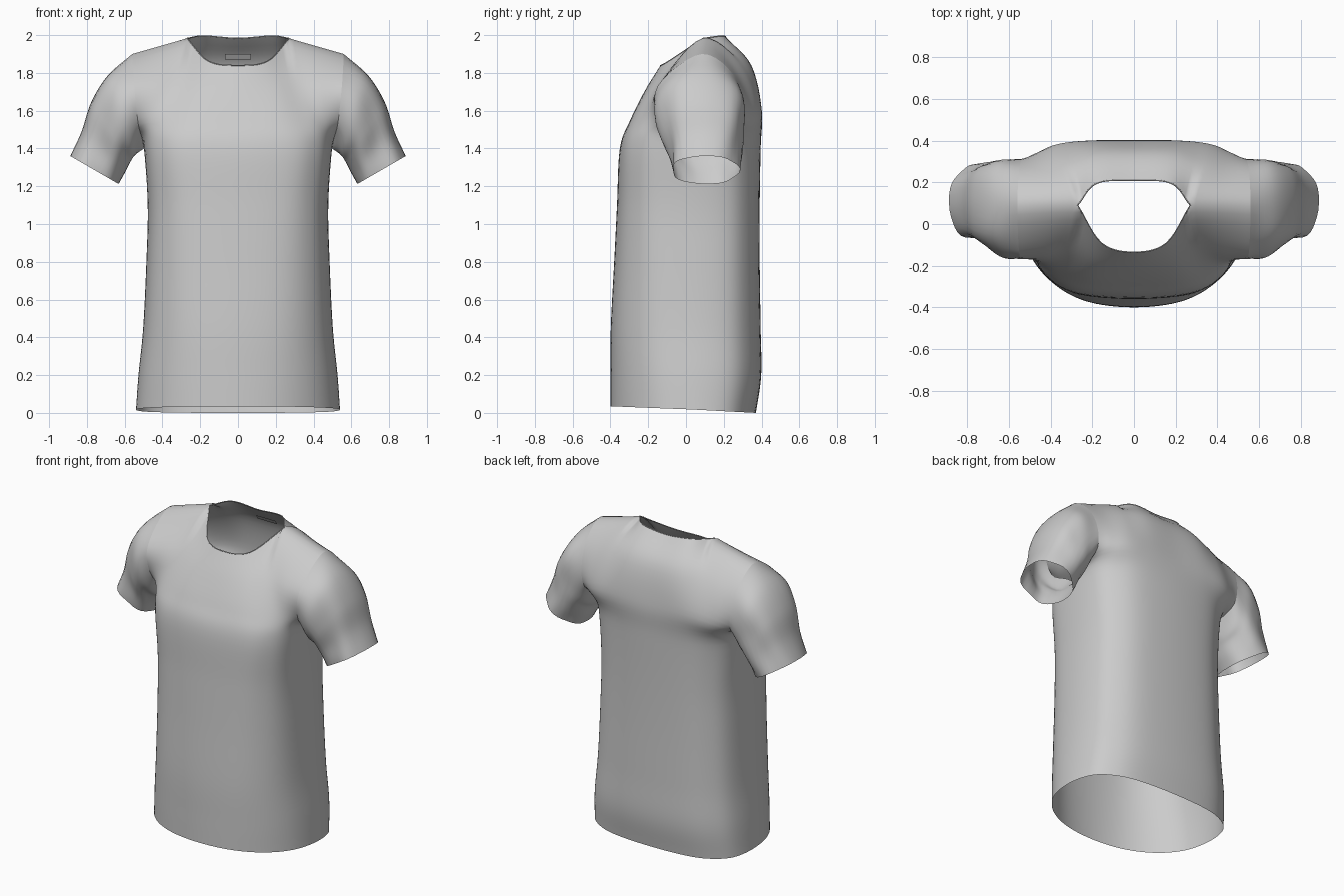
import bpy, bmesh, math
from mathutils import Vector as V

if "Cube" in bpy.data.objects:
    bpy.data.objects.remove(bpy.data.objects["Cube"])

SUB = 6        # subdivisions between control points
ARM = 5        # index of the control row at armpit height


def spline(pts, before=None, after=None):
    """Smooth curve through all control points."""
    p = [before or pts[0] * 2 - pts[1]] + pts + [after or pts[-1] * 2 - pts[-2]]
    out = []
    for a, b, c, d in zip(p, p[1:], p[2:], p[3:]):
        for k in range(SUB):
            t = k / SUB
            out.append(0.5 * (2 * b + (c - a) * t + (2 * a - 5 * b + 4 * c - d) * t * t
                              + (3 * b - a - 3 * c + d) * t ** 3))
    return out + [pts[-1].copy()]


def mesh_object(name, grids, closed=False):
    """Skin grids of points, weld shared borders and shade smooth."""
    bm = bmesh.new()
    for g in grids:
        rows = [[bm.verts.new(p) for p in r] for r in g]
        n = len(rows[0])
        for a, b in zip(rows, rows[1:]):
            for i in range(n if closed else n - 1):
                j = (i + 1) % n
                bm.faces.new((a[i], a[j], b[j], b[i]))
    bmesh.ops.remove_doubles(bm, verts=bm.verts, dist=0.0005)
    bmesh.ops.recalc_face_normals(bm, faces=bm.faces)
    me = bpy.data.meshes.new(name)
    bm.to_mesh(me)
    bm.free()
    for f in me.polygons:
        f.use_smooth = True
    ob = bpy.data.objects.new(name, me)
    bpy.context.collection.objects.link(ob)
    return ob


# Torso sections below the armpits: height, half width, front y, back y, front roundness
SECTIONS = [(0, .54, -.40, .37, .92), (.2, .527, -.40, .398, .88), (.45, .502, -.398, .395, .82),
            (.8, .485, -.38, .39, .76), (1.1, .478, -.365, .39, .7), (1.4, .498, -.35, .395, .66)]

# Upper rows, from the centre line out to the armhole
FRONT = [[(0, -.295, 1.55), (.22, -.285, 1.55), (.37, -.235, 1.55), (.46, -.185, 1.54), (.528, -.13, 1.53)],
         [(0, -.215, 1.71), (.19, -.20, 1.71), (.31, -.12, 1.77), (.44, -.135, 1.75), (.55, -.15, 1.73)],
         [(0, -.135, 1.84), (.155, -.092, 1.862), (.27, .09, 1.983), (.42, .09, 1.94), (.56, .085, 1.9)]]
BACK = [[(0, .40, 1.60), (.21, .40, 1.60), (.36, .385, 1.59), (.46, .345, 1.56), (.528, .295, 1.53)],
        [(0, .345, 1.84), (.19, .34, 1.84), (.33, .285, 1.85), (.45, .27, 1.80), (.55, .27, 1.76)],
        [(0, .21, 1.983), (.18, .195, 1.996), (.27, .09, 1.983), (.42, .09, 1.94), (.56, .085, 1.9)]]


def half_row(section, back):
    z, a, yf, yb, e = section
    y0, cy = (yb if back else yf), .04
    e = .7 if back else e
    row = []
    for deg in (0, 22, 45, 68, 90):
        s, c = math.sin(math.radians(deg)) ** e, max(0, math.cos(math.radians(deg))) ** e
        hem = .0175 * (1 - c if back else 1 + c) if z == 0 else 0
        row.append(V((a * s, cy + (y0 - cy) * c, z + hem)))
    return row


def flip(p):
    return V((-p.x, p.y, p.z))


def control_rows(back):
    rows = []
    for sec in SECTIONS:
        r, o = half_row(sec, back), half_row(sec, not back)[3]
        rows.append(spline([flip(p) for p in r[:0:-1]] + r, flip(o), o))
    upper = [[V(p) for p in raw] for raw in (BACK if back else FRONT)]
    full = [[flip(p) for p in r[:0:-1]] + r for r in upper]
    rows += [spline(r) for r in full[:-1]]
    # top row: shoulder, neckline, shoulder as separate curves with corners
    t = full[-1]
    rows.append(spline(t[:3])[:-1] + spline(t[2:7])[:-1] + spline(t[6:]))
    return rows


def panel(rows, other):
    last = len(rows[0]) - 1
    cols = []
    for i, c in enumerate(zip(*rows)):
        shoulder = i <= 2 * SUB or i >= last - 2 * SUB
        cols.append(spline(list(c), None, other[-2][i] if shoulder else None))
    return [list(r) for r in zip(*cols)]


# Body: front and back panels joined at side and shoulder seams
fr, bk = control_rows(False), control_rows(True)
front, back = panel(fr, bk), panel(bk, fr)
for i in range(ARM * SUB + 1):
    for e in (0, -1):
        m = (front[i][e] + back[i][e]) / 2
        front[i][e], back[i][e] = m, m.copy()
mesh_object("shirt_body", [front, back])

# Sleeves: loft from the armhole to the cuff
up = [r[-1] for r in front[ARM * SUB:]]
down = [r[-1] for r in back[ARM * SUB:]][::-1]
armhole = up[:-1] + down[:-1]
# top x, top z, bottom x, bottom z, front y, back y, fold depth
RINGS = [(.69, 1.785, .545, 1.365, -.16, .315, .004),
         (.777, 1.645, .572, 1.325, -.125, .305, .009),
         (.828, 1.49, .60, 1.27, -.085, .29, .010),
         (.888, 1.36, .632, 1.212, -.072, .28, .009)]
n = len(armhole)
loops = [armhole]
for k, (tx, tz, bx, bz, yf, yb, fold) in enumerate(RINGS):
    loop = []
    for i in range(n):
        th = 2 * math.pi * i / n
        c, s = math.cos(th), math.sin(th)
        w = 1 + fold * 5 * math.sin(5 * th + 1.1 * k) * abs(s)
        c, s = [math.copysign(abs(q) ** .9, q) * w for q in (c, s)]
        loop.append(V(((tx + bx) / 2 + (bx - tx) / 2 * c,
                       (yf + yb) / 2 - (yb - yf) / 2 * s,
                       (tz + bz) / 2 + (bz - tz) / 2 * c)))
    loops.append(loop)
lines = [spline(list(c)) for c in zip(*loops)]
sleeve = [list(r) for r in zip(*lines)]
mesh_object("left_sleeve", [sleeve], closed=True)
mesh_object("right_sleeve", [[[flip(p) for p in r] for r in sleeve]], closed=True)

# Neck trim: fine rolled edge round the neck opening
neck = front[-1][2 * SUB:6 * SUB] + back[-1][6 * SUB:2 * SUB:-1]
cu = bpy.data.curves.new("neck_trim", 'CURVE')
cu.dimensions, cu.bevel_depth, cu.bevel_resolution = '3D', .003, 2
sp = cu.splines.new('POLY')
sp.points.add(len(neck) - 1)
for q, p in zip(sp.points, neck):
    q.co = (*p, 1)
sp.use_cyclic_u = True
bpy.context.collection.objects.link(bpy.data.objects.new("neck_trim", cu))

# Neck label: small blank tab inside the back of the neck
mesh_object("neck_label", [[[V((-.07, .305, 1.87)), V((.07, .305, 1.87))],
                            [V((-.07, .285, 1.90)), V((.07, .285, 1.90))]]])
